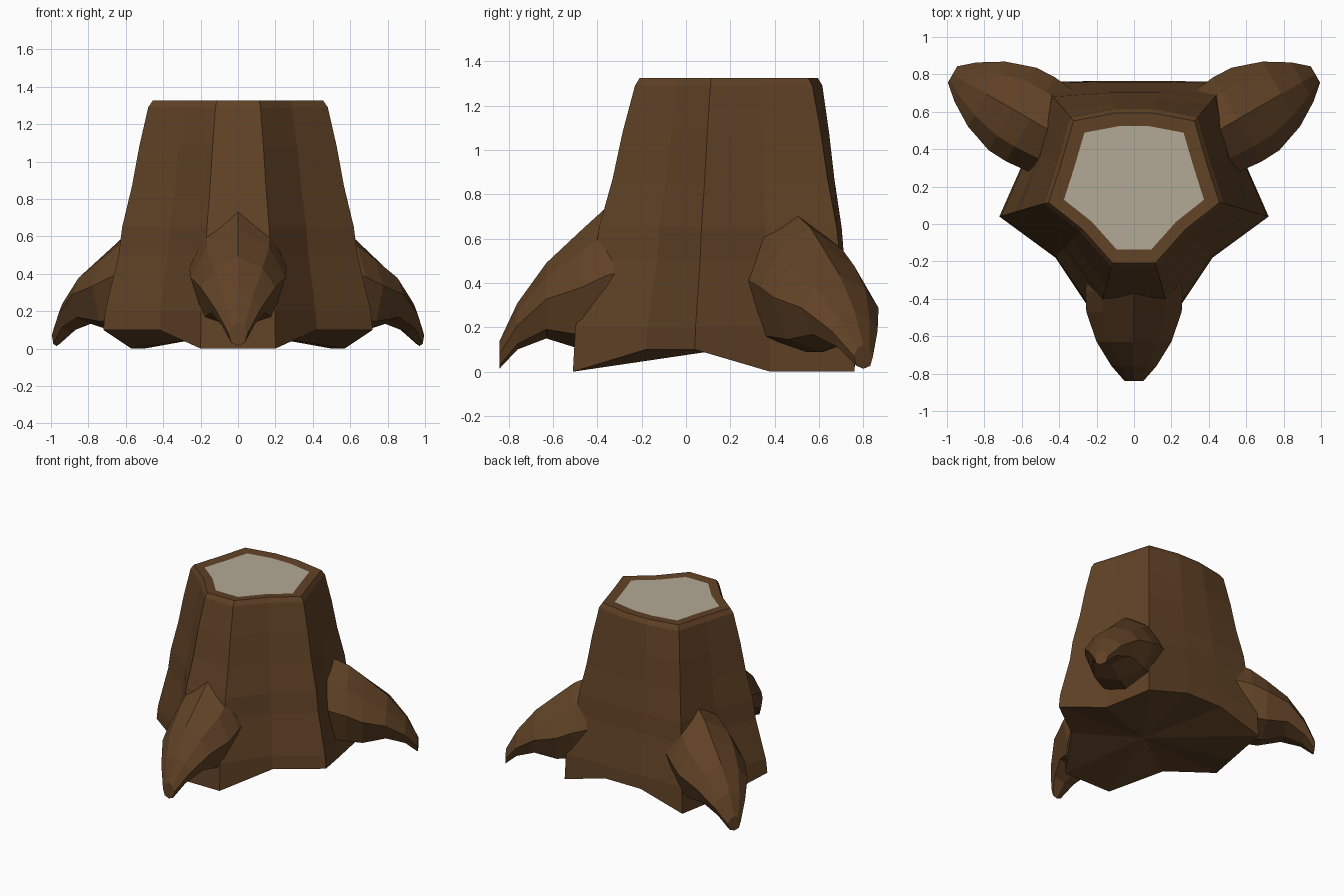
import bpy, bmesh
from math import radians
from mathutils import Matrix, Vector

if "Cube" in bpy.data.objects:
    bpy.data.objects.remove(bpy.data.objects["Cube"])


def material(name, rgb):
    m = bpy.data.materials.new(name)
    m.use_nodes = True
    m.diffuse_color = (*rgb, 1)
    m.node_tree.nodes["Principled BSDF"].inputs["Base Color"].default_value = (*rgb, 1)
    return m


bark = material("bark_brown", (0.117, 0.054, 0.019))
wood = material("cut_wood", (0.45, 0.40, 0.31))


def bridge(bm, a, b):
    n = len(a)
    for i in range(n):
        bm.faces.new((a[i], a[(i + 1) % n], b[(i + 1) % n], b[i]))


def finish(bm, name, mats):
    bmesh.ops.recalc_face_normals(bm, faces=bm.faces)
    me = bpy.data.meshes.new(name)
    bm.to_mesh(me)
    bm.free()
    for m in mats:
        me.materials.append(m)
    ob = bpy.data.objects.new(name, me)
    bpy.context.collection.objects.link(ob)
    return ob


def mirrored(half):
    return half + [Vector((-p.x, p.y, p.z)) for p in reversed(half)]


# Trunk: half sections from front corner to back, blended from top to foot
top = [(.12, -.23), (.29, -.04), (.48, .11), (.41, .33), (.34, .57), (.10, .615)]
foot = [(.20, -.51), (.42, -.18), (.72, .04), (.57, .38), (.50, .76), (.15, .765)]
foot_z = [0, .1, .1, 0, 0, .1]
levels = [(.2, .96), (.5, .66), (.65, .58), (.87, .36), (1.08, .2), (1.29, 0)]

bm = bmesh.new()
sections = [[Vector((x, y, z)) for (x, y), z in zip(foot, foot_z)]]
for z, t in levels:
    sections.append([Vector((*Vector(a).lerp(Vector(b), t), z)) for a, b in zip(top, foot)])
# Bevelled rim and cut face outline
for scale, z in ((.95, 1.325), (.78, 1.32)):
    sections.append([Vector((x * scale, .2 + (y - .2) * scale, z)) for x, y in top])
rings = [[bm.verts.new(p) for p in mirrored(s)] for s in sections]
for a, b in zip(rings, rings[1:]):
    bridge(bm, a, b)
bm.faces.new(rings[-1]).material_index = 1
# Hollowed underside
centre = bm.verts.new((0, .1, .09))
for i, v in enumerate(rings[0]):
    bm.faces.new((v, centre, rings[0][(i + 1) % len(rings[0])]))
finish(bm, "trunk", [bark, wood])

# Roots: reach from the trunk axis, half width, top height, bottom height
stations = [(.39, .24, .85, .1), (.60, .26, .74, .1), (.71, .255, .64, .1),
            (.87, .2, .49, .15), (1.0, .12, .31, .1), (1.08, .05, .14, .015)]
shape = [(0, 1), (.65, .82), (1, .52), (.72, .12), (0, 0)]


def root(name, angle, shift, height):
    bm = bmesh.new()
    rings = []
    for r, w, hi, lo in stations:
        half = [Vector((w * u, -r - shift, (lo + (hi - lo) * v) * height)) for u, v in shape]
        loop = half + [Vector((-p.x, p.y, p.z)) for p in half[-2:0:-1]]
        rings.append([bm.verts.new(p) for p in loop])
    for a, b in zip(rings, rings[1:]):
        bridge(bm, a, b)
    bm.faces.new(rings[0])
    bm.faces.new(rings[-1])
    bm.transform(Matrix.Translation((0, .24, 0)) @ Matrix.Rotation(radians(angle), 4, "Z"))
    finish(bm, name, [bark])


root("front_root", 0, 0, 1)
root("back_left_root", 120, .04, .88)
root("back_right_root", -120, .04, .88)
